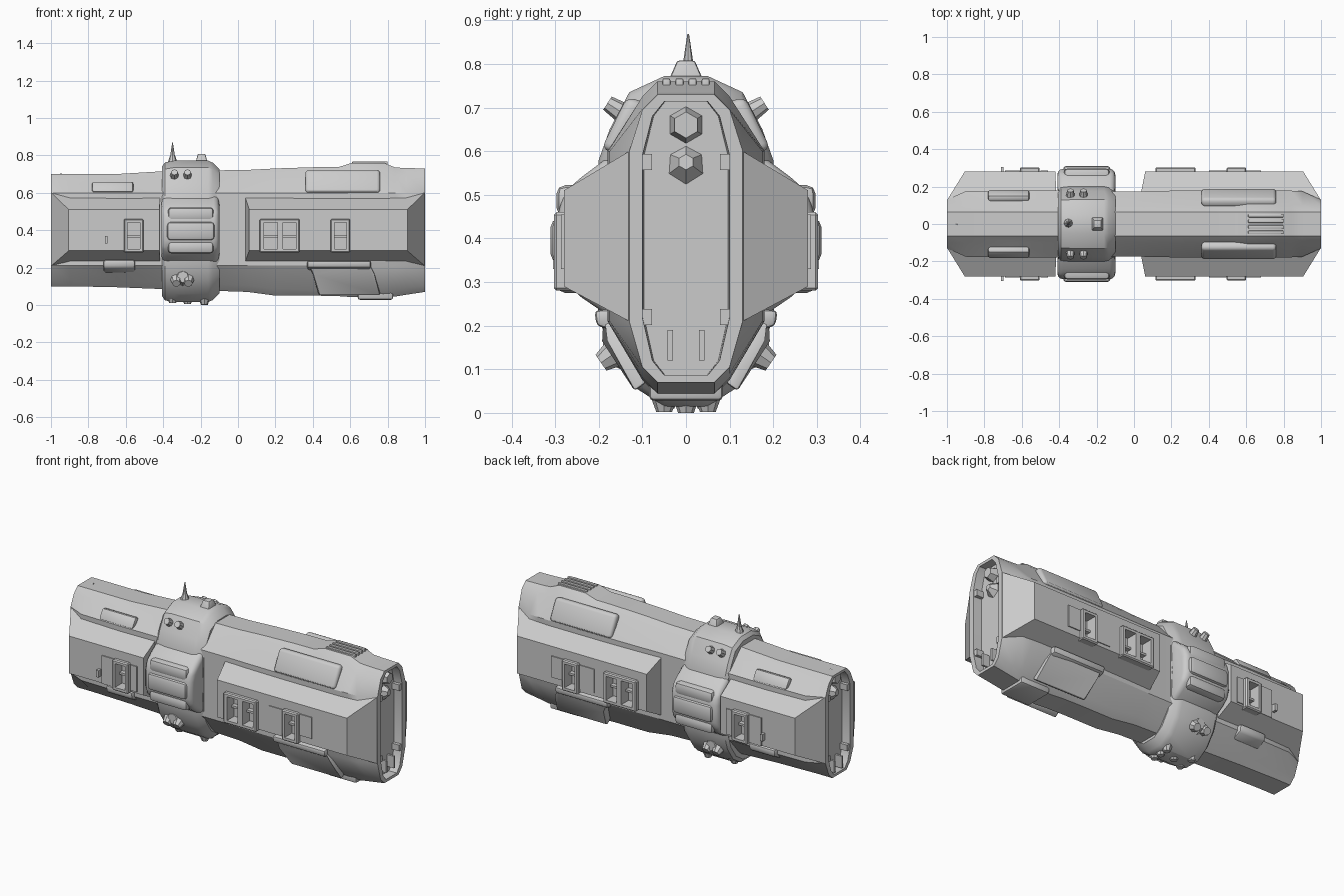
import bpy, bmesh
from mathutils import Vector

if "Cube" in bpy.data.objects:
    bpy.data.objects.remove(bpy.data.objects["Cube"])


def finish(name, bm, bevel=0.0, cutter=None, mirror=False, segs=2):
    bmesh.ops.recalc_face_normals(bm, faces=bm.faces)
    me = bpy.data.meshes.new(name)
    bm.to_mesh(me)
    bm.free()
    ob = bpy.data.objects.new(name, me)
    bpy.context.collection.objects.link(ob)
    bpy.context.view_layer.objects.active = ob
    for o in bpy.context.selected_objects:
        o.select_set(False)
    ob.select_set(True)
    if bevel:
        m = ob.modifiers.new("bevel", 'BEVEL')
        m.width, m.segments = bevel, segs
    if cutter:
        m = ob.modifiers.new("cut", 'BOOLEAN')
        m.object, m.operation, m.solver = cutter, 'DIFFERENCE', 'EXACT'
    if mirror:
        ob.modifiers.new("mirror", 'MIRROR').use_axis = (False, True, False)
    for m in list(ob.modifiers):
        bpy.ops.object.modifier_apply(modifier=m.name)
    bpy.ops.object.shade_smooth_by_angle(angle=0.55)
    return ob


def add_loft(bm, rings):
    vs = [[bm.verts.new(p) for p in r] for r in rings]
    n = len(rings[0])
    for a, b in zip(vs, vs[1:]):
        for i in range(n):
            bm.faces.new((a[i], a[(i + 1) % n], b[(i + 1) % n], b[i]))
    bm.faces.new(vs[0])
    bm.faces.new(vs[-1])


def loft(name, rings, **kw):
    bm = bmesh.new()
    add_loft(bm, rings)
    return finish(name, bm, **kw)


def prism(name, profile, x0, x1, **kw):
    return loft(name, [[(x, y, z) for y, z in profile] for x in (x0, x1)], **kw)


def boxes(name, specs, **kw):
    bm = bmesh.new()
    for x0, x1, y0, y1, z0, z1 in specs:
        add_loft(bm, [[(x, y0, z0), (x, y1, z0), (x, y1, z1), (x, y0, z1)] for x in (x0, x1)])
    return finish(name, bm, **kw)


def cones(name, specs, sides=8, **kw):
    bm = bmesh.new()
    for p, q, r1, r2 in specs:
        p, q = Vector(p), Vector(q)
        d = q - p
        mat = d.to_track_quat('Z', 'Y').to_matrix().to_4x4()
        mat.translation = (p + q) / 2
        bmesh.ops.create_cone(bm, cap_ends=True, segments=sides, radius1=r1,
                              radius2=r2, depth=d.length, matrix=mat)
    return finish(name, bm, **kw)


def mirrored(half):
    return half + [(-y, z) for y, z in reversed(half)]


# Main hull: octagonal loft with a recess in each end
def section(x, zb, zt, w):
    half = [(0.065, zb), (0.1, zb + 0.035), (w, 0.21), (w, 0.6), (0.1, zt - 0.035), (0.065, zt)]
    return [(x, y, z) for y, z in mirrored(half)]


def inner(ring, x, sy=0.77, sz=0.95):
    return [(x, y * sy, 0.4 + (z - 0.4) * sz) for _, y, z in ring]


stations = [(-1, .10, .70, .13), (-.9, .10, .70, .175), (-.65, .095, .70, .18), (-.4, .085, .715, .178),
            (-.1, .075, .72, .175), (.05, .07, .722, .175), (.2, .05, .73, .178), (.42, .05, .737, .18),
            (.54, .047, .738, .18), (.61, .042, .76, .18), (.78, .04, .76, .18), (.84, .045, .735, .178),
            (.9, .055, .732, .175), (1, .07, .73, .13)]
rings = [section(*s) for s in stations]
a, b = rings[0], rings[-1]
rings = [inner(a, -.95, .74), inner(a, -1)] + rings + [inner(b, 1), inner(b, .95, .74)]
loft("main_hull", rings)

# Window cutter shared by the pods and frames
windows = [(-.59, -.525), (.14, .21), (.24, .31), (.515, .58)]
cutter = boxes("window_cutter", [(p, q, .235, .35, .30, .44) for p, q in windows])
cutter.hide_render = True


# Side pods: tapered armour blocks fore and aft
def pod(name, base_x, face_x):
    base = [(x, .13, z) for x, z in ((base_x[0], .21), (base_x[1], .21), (base_x[1], .6), (base_x[0], .6))]
    face = [(x, .28, z) for x, z in ((face_x[0], .29), (face_x[1], .29), (face_x[1], .51), (face_x[0], .51))]
    loft(name, [base, face], cutter=cutter, mirror=True)


pod("front_side_pod", (.03, .998), (.06, .905))
pod("rear_side_pod", (-.998, -.415), (-.905, -.42))

# Window frames, crossbars and panels on the pods
boxes("window_frames", [(-.61, -.505, .25, .303, .28, .46), (.115, .33, .25, .303, .28, .46),
                        (.495, .6, .25, .303, .28, .46)], bevel=.006, segs=1, cutter=cutter, mirror=True)
boxes("window_bars", [(p, q, .23, .262, .362, .374) for p, q in windows], mirror=True)
boxes("pod_panels", [(-.69, -.61, .27, .286, .29, .455), (-.50, -.46, .27, .286, .3, .45),
                     (.6, .68, .27, .286, .33, .455), (.40, .495, .27, .285, .31, .45),
                     (-.712, -.697, .27, .305, .33, .37)], mirror=True)

# Raised plates on the sloped hull
prism("upper_plate", [(.15, .59), (.194, .605), (.135, .725), (.09, .71)], .36, .76,
      bevel=.018, segs=3, mirror=True)
prism("rear_upper_plate", [(.15, .60), (.186, .605), (.15, .66), (.12, .65)], -.78, -.56,
      bevel=.01, mirror=True)
loft("lower_plate", [[(x0, .19, .225), (x1, .19, .225), (x1 + .03, .185, .165), (x1 + .06, .118, .05),
                      (x0 + .06, .118, .05), (x0 + .03, .185, .165)]
                     if k else
                     [(x0, .13, .225), (x1, .13, .225), (x1 + .03, .13, .165), (x1 + .06, .09, .07),
                      (x0 + .06, .09, .07), (x0 + .03, .13, .165)]
                     for k, x0, x1 in ((0, .37, .7), (1, .37, .7))], bevel=.008, mirror=True)
prism("pod_keel_ridge", [(.14, .24), (.205, .24), (.2, .2), (.14, .17)], -.72, -.55, bevel=.012, mirror=True)
prism("front_keel_ridge", [(.14, .24), (.21, .235), (.205, .2), (.14, .18)], .37, .71, bevel=.01, mirror=True)

# Belly block and roof vents
boxes("belly_block", [(.64, .83, -.085, .085, .028, .1)], bevel=.012)
boxes("roof_vents", [(.61, .8, y - .009, y + .009, .74, .767) for y in (-.045, -.015, .015, .045)], bevel=.004)

# Collar around the hull
collar = [(.05, .015), (.12, .06), (.175, .14), (.2, .22), (.215, .4), (.2, .58), (.175, .65), (.13, .735), (.05, .772)]


def collar_ring(x, s):
    return [(x, y * s, .395 + (z - .395) * s) for y, z in mirrored(collar)]


loft("collar", [collar_ring(x, s) for x, s in ((-.405, .92), (-.39, .975), (-.34, 1), (-.16, 1), (-.135, .97), (-.1, .88))])

# Collar side armour with stepped shells
prism("collar_side_block", [(.16, .6), (.24, .54), (.28, .505), (.295, .45), (.295, .35), (.28, .3), (.24, .265), (.16, .21)],
      -.41, -.1, bevel=.03, segs=3, mirror=True)
boxes("collar_side_shells", [(-.38, -.125, .2, .311, .345, .445), (-.375, -.13, .2, .297, .45, .522),
                             (-.375, -.13, .2, .297, .275, .34)], bevel=.02, mirror=True)

# Antenna spike and sensor fin
cones("antenna", [((-.35, .005, .75), (-.35, .005, .80), .03, .013), ((-.35, .005, .795), (-.35, .005, .868), .013, .002)])
loft("sensor_fin", [[(-.23, -.045, .75), (-.16, -.045, .75), (-.16, .045, .75), (-.23, .045, .75)],
                    [(-.215, -.02, .808), (-.175, -.02, .808), (-.175, .02, .808), (-.215, .02, .808)]], bevel=.006)

# Turrets on the collar shoulders and underside
cones("collar_turrets", [((x, .11, .665), (x, .18, .71), .03, .018) for x in (-.34, -.27)]
      + [((x, .13, .16), (x, .195, .115), .045, .022) for x in (-.33, -.265)]
      + [((-.295, .15, .15), (-.295, .19, .15), .05, .03)], mirror=True)
cones("belly_sensors", [((x, y, .06), (x, y, z), .04, .018) for x, y, z in
                        ((-.35, .045, .01), (-.18, .05, .002), (-.18, 0, 0), (-.27, 0, .005))], mirror=True)

# Fittings inside both end recesses
for name, s in (("front", 1), ("rear", -1)):
    cones(name + "_recess_fittings", [((s * .94, 0, .57), (s * .985, 0, .575), .05, .018),
                                      ((s * .94, 0, .66), (s * .99, 0, .66), .045, .03)], sides=6)
    xs = sorted((s * .94, s * .995))
    boxes(name + "_recess_clamps", [(*xs, .078, .105, z - .018, z + .018) for z in (.22, .575)]
          + [(*xs, .03, .042, .12, .19)], mirror=True)

bpy.data.objects.remove(cutter)
